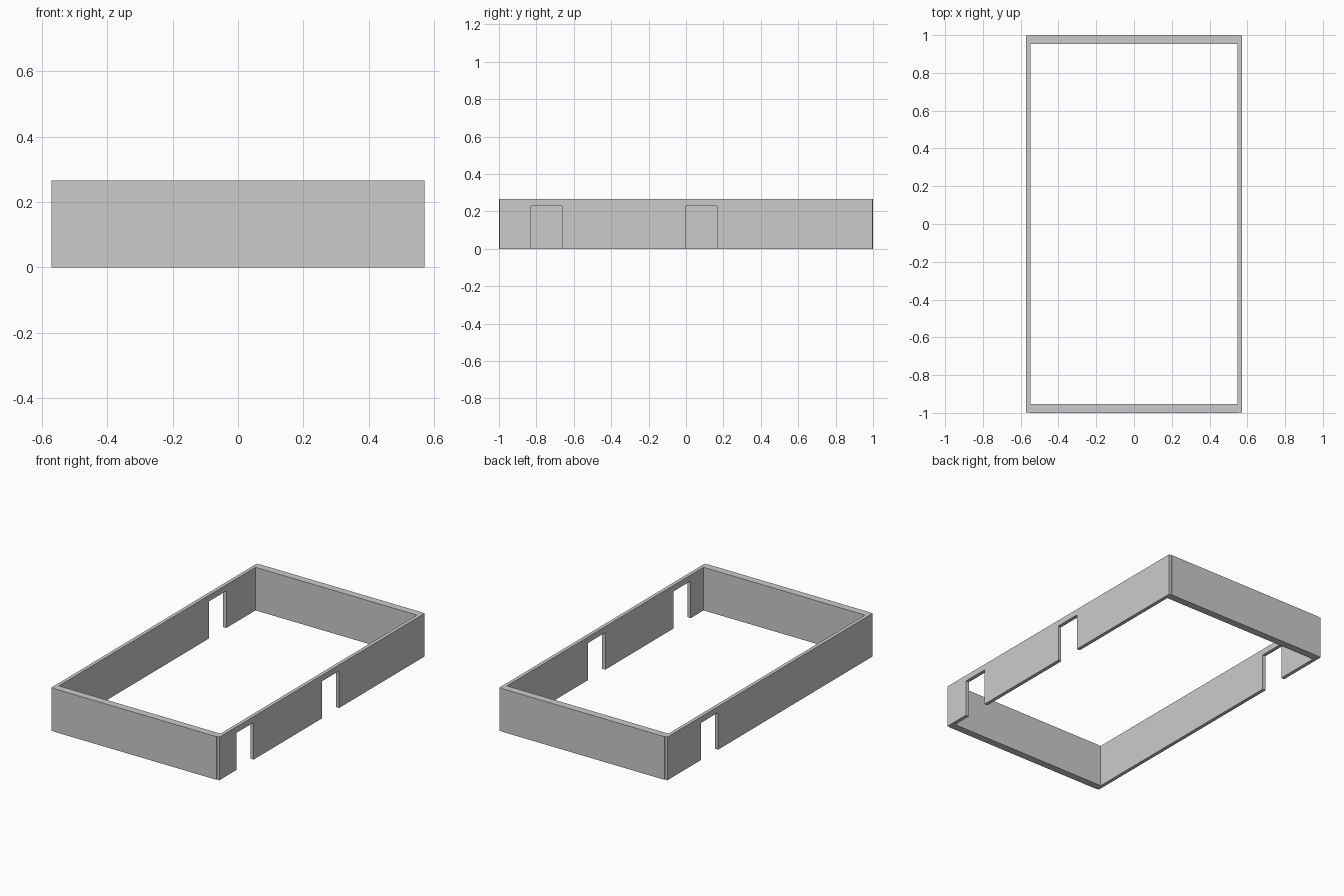
import bpy, bmesh
from mathutils import Vector

if "Cube" in bpy.data.objects:
    bpy.data.objects.remove(bpy.data.objects["Cube"])

HEIGHT, DOOR_H = 0.265, 0.228
OUT_X, IN_X = 0.571, 0.549
SIDE_Y = 0.997


def extrude_profile(name, points, offset):
    """Fill a closed outline and extrude it into a solid."""
    bm = bmesh.new()
    face = bm.faces.new([bm.verts.new(p) for p in points])
    ext = bmesh.ops.extrude_face_region(bm, geom=[face])
    verts = [g for g in ext["geom"] if isinstance(g, bmesh.types.BMVert)]
    bmesh.ops.translate(bm, verts=verts, vec=Vector(offset))
    bmesh.ops.recalc_face_normals(bm, faces=bm.faces)
    mesh = bpy.data.meshes.new(name)
    bm.to_mesh(mesh)
    bm.free()
    obj = bpy.data.objects.new(name, mesh)
    bpy.context.collection.objects.link(obj)
    return obj


def side_wall(name, x, doors):
    """Long thin wall with doorways open at the floor."""
    outline = [(-SIDE_Y, 0)]
    for y0, y1 in doors:
        outline += [(y0, 0), (y0, DOOR_H), (y1, DOOR_H), (y1, 0)]
    outline += [(SIDE_Y, 0), (SIDE_Y, HEIGHT), (-SIDE_Y, HEIGHT)]
    extrude_profile(name, [(x, y, z) for y, z in outline], (OUT_X - IN_X, 0, 0))


# Long side walls: two doorways on the right, one on the left
side_wall("right_wall", IN_X, [(-0.83, -0.663), (0.0, 0.167)])
side_wall("left_wall", -OUT_X, [(0.503, 0.67)])

# Thick end walls, slightly proud of the side wall ends
for name, y in (("front_wall", -1.0), ("back_wall", 0.954)):
    w = 0.554
    outline = [(-w, y, 0), (w, y, 0), (w, y, HEIGHT), (-w, y, HEIGHT)]
    extrude_profile(name, outline, (0, 0.046, 0))
